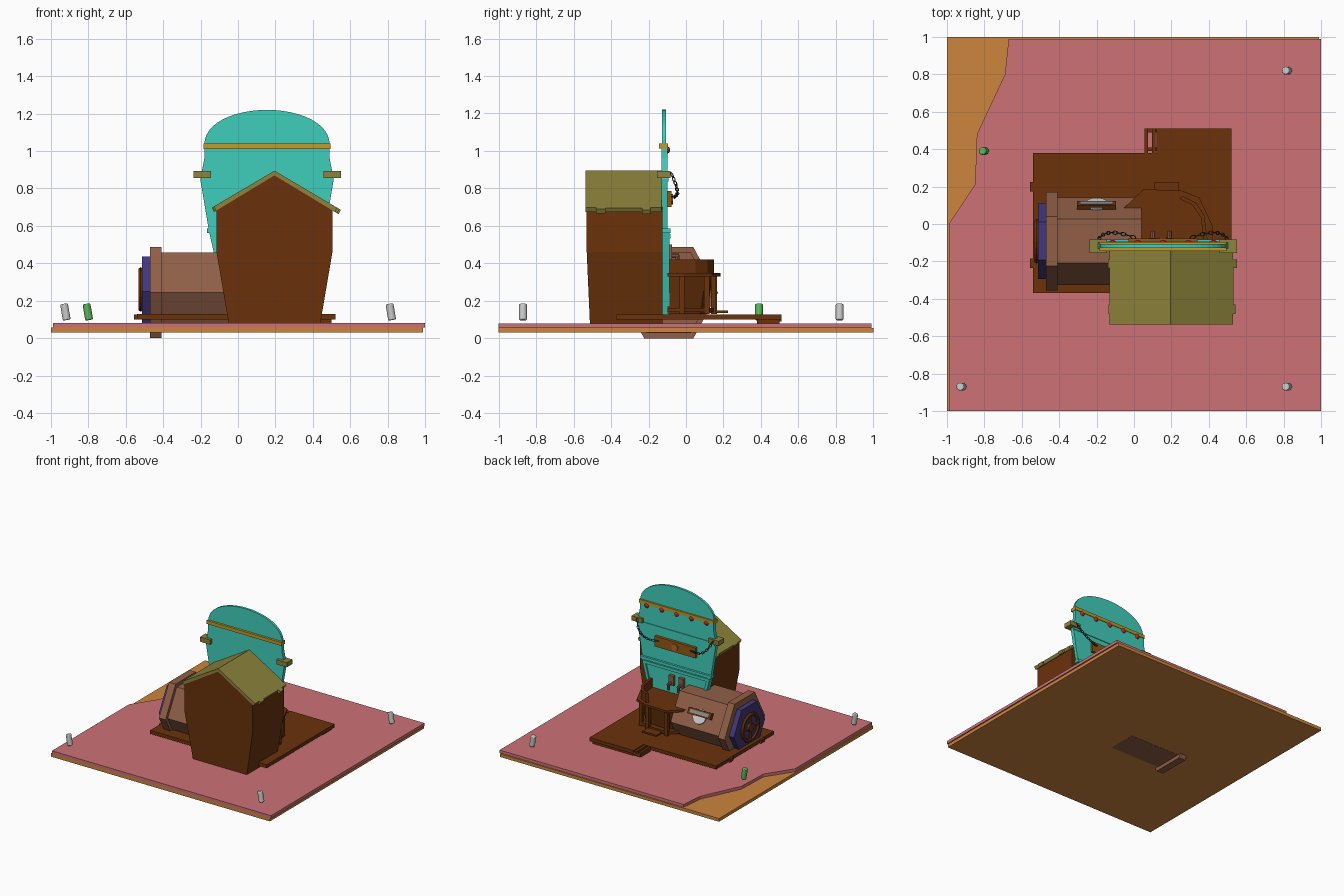
import bpy, bmesh, math
from mathutils import Vector, Matrix

if "Cube" in bpy.data.objects:
    bpy.data.objects.remove(bpy.data.objects["Cube"])

mats = {}


def paint(ob, col):
    if col is None:
        return ob
    if col not in mats:
        m = bpy.data.materials.new("paint_" + col)
        rgb = [(int(col[i:i + 2], 16) / 255) ** 2.2 for i in (0, 2, 4)]
        m.diffuse_color = (*rgb, 1)
        m.use_nodes = True
        m.node_tree.nodes["Principled BSDF"].inputs["Base Color"].default_value = m.diffuse_color
        mats[col] = m
    ob.data.materials.append(mats[col])
    return ob


def prism(name, pts, axis, a, b, col, end=None):
    """Extrude a 2D outline along an axis; end = optional different far outline."""
    put = {'x': lambda u, v, w: (w, u, v), 'y': lambda u, v, w: (u, w, v),
           'z': lambda u, v, w: (u, v, w)}[axis]
    bm = bmesh.new()
    lo = [bm.verts.new(put(u, v, a)) for u, v in pts]
    hi = [bm.verts.new(put(u, v, b)) for u, v in (end or pts)]
    bm.faces.new(lo)
    bm.faces.new(hi)
    n = len(pts)
    for i in range(n):
        j = (i + 1) % n
        bm.faces.new((lo[i], lo[j], hi[j], hi[i]))
    bmesh.ops.recalc_face_normals(bm, faces=bm.faces)
    me = bpy.data.meshes.new(name)
    bm.to_mesh(me)
    bm.free()
    ob = bpy.data.objects.new(name, me)
    bpy.context.collection.objects.link(ob)
    return paint(ob, col)


def box(name, x0, x1, y0, y1, z0, z1, col):
    return prism(name, [(x0, y0), (x1, y0), (x1, y1), (x0, y1)], 'z', z0, z1, col)


def hexagon(cy, cz, ry, hz):
    return [(cy - ry, cz), (cy - ry / 2, cz - hz), (cy + ry / 2, cz - hz),
            (cy + ry, cz), (cy + ry / 2, cz + hz), (cy - ry / 2, cz + hz)]


def ring(name, loc, R, r, rot, col, seg=16, side=6):
    bpy.ops.mesh.primitive_torus_add(major_radius=R, minor_radius=r, major_segments=seg,
                                     minor_segments=side, location=loc, rotation=rot)
    ob = bpy.context.object
    ob.name = name
    return paint(ob, col)


def rod(name, loc, r, h, rot, col, seg=16):
    bpy.ops.mesh.primitive_cylinder_add(radius=r, depth=h, vertices=seg, location=loc, rotation=rot)
    ob = bpy.context.object
    ob.name = name
    return paint(ob, col)


WOOD, TEAL, OLIVE, TAN = "6A3513", "42CDBA", "8C823E", "8E5F48"

# ground slabs, pink layer has a ragged corner
box("lower_slab", -1, .99, -1, 1, .03, .056, "CC8440")
prism("upper_slab", [(-.99, -1), (1, -1), (1, .99), (-.67, .99), (-.69, .8), (-.84, .48),
                     (-.85, .21), (-.99, 0)], 'z', .056, .08, "CC7275")

# deck with step and protruding beam ends
prism("deck", [(-.54, -.37), (.52, -.37), (.52, .51), (.12, .51), (.12, .38), (-.54, .38)],
      'z', .1, .128, WOOD)
box("deck_step_support", .13, .5, .38, .5, .08, .1, WOOD)
for y in (.06, .1):
    box("step_rail", .055 + (y - .06), .075 + (y - .06), .38, .51, .09, .125, WOOD)
for y in (.39, .49):
    box("step_tread", .055, .12, y, y + .02, .09, .115, WOOD)
for y in (.2, -.21):
    box("beam_end", -.555, -.5, y - .025, y + .025, .1, .125, WOOD)

# house body
house = prism("house", [(-.05, .08), (.44, .08), (.505, .46), (.505, .69), (.195, .872),
                        (-.115, .69), (-.115, .46)], 'y', -.53, -.125, WOOD)
for v in house.data.vertices:
    if v.co.z < .1 and v.co.y < -.5:
        v.co.y = -.513

# roof planks with uneven eaves
rows = [(-.537, -.48, .53), (-.48, -.43, .542), (-.43, -.235, .532), (-.235, -.19, .55),
        (-.19, -.13, .53)]
for y0, y1, xe in rows:
    for s in (1, -1):
        d = (xe - .195) if s > 0 else .325 + (xe - .53) * .5
        drop = d * .59
        prism("roof_plank", [(.195, .895), (.195, .87), (.195 + s * (d - .012), .872 - drop),
                             (.195 + s * d, .895 - drop)], 'y', y0, y1, OLIVE)

# tall facade: domed top and tapering lower panel
cx = .155
dome = [(cx + .335 * math.cos(a), 1.03 + .19 * math.sin(a) ** .9)
        for a in [math.pi * i / 24 for i in range(1, 24)]]
prism("facade_dome", [(cx + .335, .85), (cx + .335, 1.03)] + dome +
      [(cx - .335, 1.03), (cx - .335, .85)], 'y', -.127, -.108, TEAL)
half = [(.19, .1), (.285, .46), (.31, .57), (.357, .85), (.335, .96), (.335, 1.02)]
prism("facade_panel", [(cx + u, z) for u, z in half] + [(cx - u, z) for u, z in half[::-1]],
      'y', -.13, -.1, TEAL)
for z, w in ((.575, .322), (.545, .3), (.85, .35)):
    box("facade_moulding", cx - w, cx + w, -.125, -.083 if z < .6 else -.094, z - .012, z + .012, TEAL)
box("facade_bar", -.185, .495, -.145, -.095, 1.012, 1.04, "C0992F")
for s in (-1, 1):
    x = .157 + s * .348
    box("side_bracket", x - .047, x + .047, -.155, -.083, .855, .893, OLIVE)
    prism("facade_edge", [(cx + s * .19, .1), (cx + s * .31, .57), (cx + s * .285, .57),
                          (cx + s * .165, .1)], 'y', -.11, -.088, TEAL)

# red lamps under the bar
for i in range(5):
    bpy.ops.mesh.primitive_uv_sphere_add(segments=12, ring_count=8, radius=.021,
                                         location=(cx + (i - 2) * .135, -.106, 1.005))
    lamp = bpy.context.object
    lamp.name = "red_lamp"
    paint(lamp, "C02A1C")
    bpy.ops.object.shade_smooth()

# hanging sign board with a blank round boss
box("sign_board", -.03, .34, -.1, -.078, .7, .785, "90591A")
rod("sign_boss", (cx, -.077, .742), .028, .014, (math.pi / 2, 0, 0), "B5653A", 10)

# chains from brackets to sign
for s in (-1, 1):
    p0 = Vector((cx + s * .34, -.075, .872))
    p1 = Vector((cx + s * .3, -.02, .75))
    p2 = Vector((cx + s * .16, -.07, .755))
    for i in range(11):
        t = i / 10
        p = p0 * (1 - t) ** 2 + p1 * 2 * t * (1 - t) + p2 * t * t
        tan = ((p1 - p0) * (1 - t) + (p2 - p1) * t).normalized()
        link = ring("chain_link", (0, 0, 0), .011, .0032, (0, 0, 0), "3A3A3A", 10, 5)
        link.matrix_world = (Matrix.Translation(p) @ tan.to_track_quat('X', 'Z').to_matrix().to_4x4()
                             @ Matrix.Rotation(math.pi / 2 * (i % 2), 4, 'X')
                             @ Matrix.Diagonal((1.3, .8, 1, 1)))

# six-sided barrel lying along x
by, bz = -.092, .243
prism("barrel", hexagon(by, bz, .235, .214), 'x', -.42, .04, TAN)
prism("barrel_flange", hexagon(by, bz, .263, .243), 'x', -.47, -.41, TAN)
prism("barrel_end_plate", hexagon(by, .25, .203, .185), 'x', -.512, -.465, "443A78")
turn = (0, math.pi / 2, 0)
ring("end_wheel", (-.52, by, .26), .105, .014, turn, WOOD, 20, 6)
rod("wheel_hub", (-.52, by, .26), .035, .026, turn, WOOD, 12)
for a in (0, math.pi / 2):
    rod("wheel_spoke", (-.52, by, .26), .01, .2, (a, 0, 0), WOOD, 6)

# slot and disc on the barrel's upper rear face
face = (Matrix.Translation((-.2, by + .19, bz + .107))
        @ Matrix.Rotation(-math.radians(61), 4, 'X'))
disc = rod("slot_disc", (0, 0, 0), .058, .012, (0, 0, 0), "D8D8D8", 24)
disc.matrix_world = face @ Matrix.Translation((0, .015, .002))
slot = box("slot_frame", -.105, .105, -.034, .016, -.006, .02, WOOD)
slot.matrix_world = face
gap = box("slot_plate", -.085, .085, -.022, .004, .018, .023, "8A8A8A")
gap.matrix_world = face

# rounded counter behind the facade
top = [(-.06, .08), (.05, .185), (.25, .18), (.35, .14), (.42, -.01), (.42, -.1), (-.03, -.1),
       (.03, .08)]


def scaled(k):
    return [(.18 + (x - .18) * k, -.1 + (y + .1) * k) for x, y in top]


prism("counter_top", top, 'z', .33, .348, WOOD)
prism("counter_body", scaled(.74), 'z', .13, .335, WOOD, scaled(.86))
prism("counter_foot_rim", scaled(.9), 'z', .14, .162, WOOD)
box("counter_foot_tab", .11, .24, .1, .225, .135, .148, WOOD)
for x, y in top[1:5]:
    kx, ky = .18 + (x - .18) * .86, -.1 + (y + .1) * .88
    box("counter_post", kx - .014, kx + .014, ky - .014, ky + .014, .13, .34, WOOD)

# curved upright behind the counter
arc = [(.26, .15), (.33, .115), (.375, .05), (.395, -.1)]
inner = [(x - .018, y - .014) for x, y in arc]
prism("counter_back", arc + inner[::-1], 'z', .345, .42, WOOD)

# two taps on the facade
for x in (.1, .19):
    box("tap_plate", x - .022, x + .022, -.1, -.075, .42, .5, TAN)
    rod("tap_spout", (x, -.062, .44), .012, .05, (math.pi / 2, 0, 0), TAN, 8)
    rod("tap_nozzle", (x, -.045, .42), .01, .05, (0, 0, 0), TAN, 8)

# leaning corner pegs
for x, y, col in ((-.92, -.87, None), (.82, -.87, None), (.82, .82, None), (-.8, .39, "5CB85A")):
    peg = rod("peg", (x - .003, y, .14), .021, .088, (0, -.17, 0), col, 16)
    bev = peg.modifiers.new("round", 'BEVEL')
    bev.width, bev.segments, bev.limit_method = .006, 2, 'ANGLE'
    bpy.ops.object.shade_smooth_by_angle()
